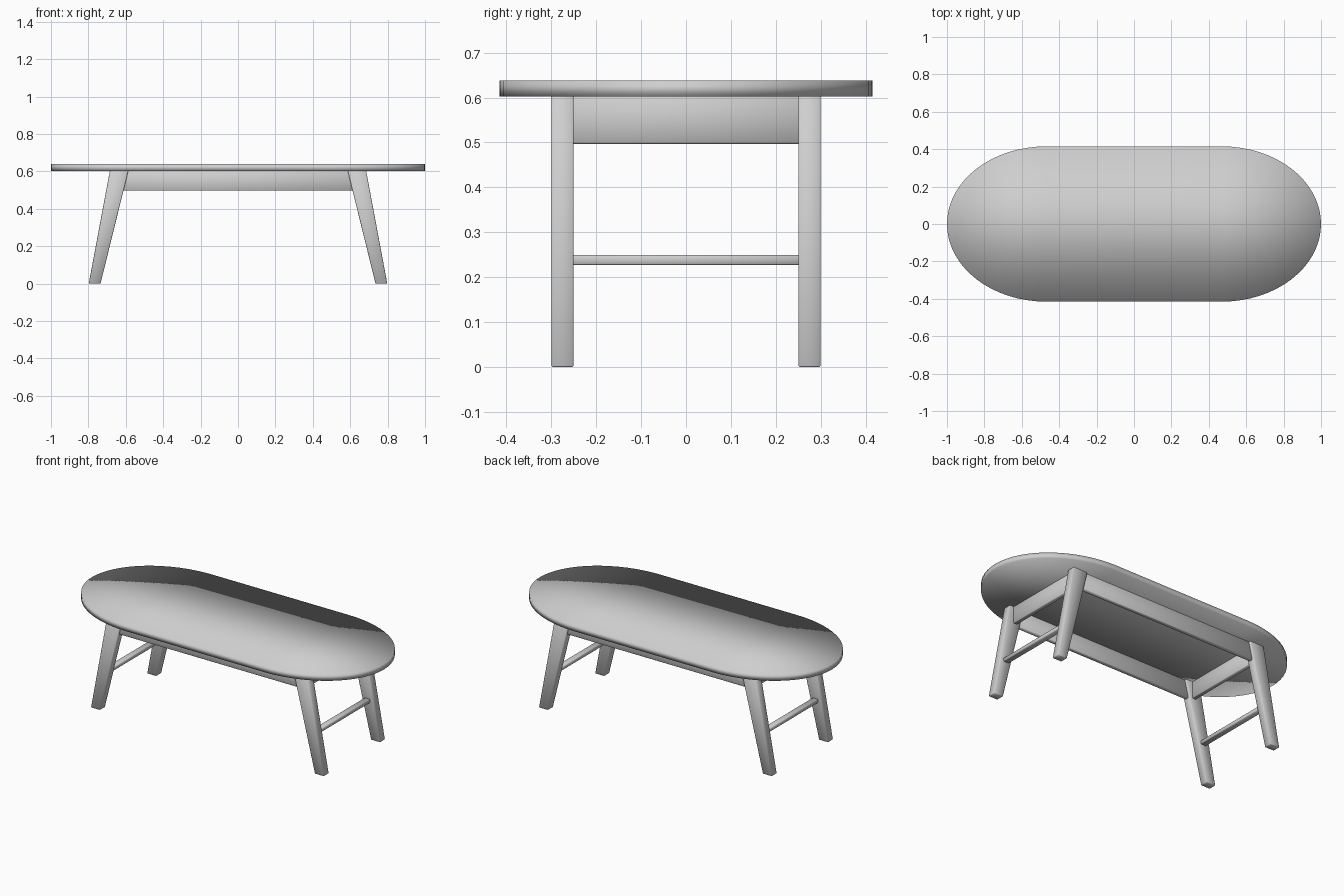
import bpy
import bmesh
from math import sin, cos, pi

cube = bpy.data.objects.get("Cube")
if cube:
    bpy.data.objects.remove(cube, do_unlink=True)

grey = bpy.data.materials.new("light_grey")
grey.use_nodes = True
colour = (0.62, 0.62, 0.62, 1)
grey.diffuse_color = colour
grey.node_tree.nodes["Principled BSDF"].inputs["Base Color"].default_value = colour


def finish(name, bm, bevel=0):
    """Turn a bmesh into a smooth shaded object with softened edges."""
    bmesh.ops.recalc_face_normals(bm, faces=bm.faces[:])
    if bevel:
        bmesh.ops.bevel(bm, geom=bm.edges[:], offset=bevel, segments=1, affect='EDGES')
    for face in bm.faces:
        face.smooth = True
    mesh = bpy.data.meshes.new(name)
    bm.to_mesh(mesh)
    bm.free()
    mesh.materials.append(grey)
    obj = bpy.data.objects.new(name, mesh)
    bpy.context.collection.objects.link(obj)
    return obj


def bar(name, bottom_x, top_x, y, z, bevel=0.003):
    """A beam whose x extent changes from its bottom to its top."""
    bm = bmesh.new()
    bmesh.ops.create_cube(bm, size=1)
    for v in bm.verts:
        span = top_x if v.co.z > 0 else bottom_x
        v.co = (span[v.co.x > 0], y[v.co.y > 0], z[v.co.z > 0])
    return finish(name, bm, bevel)


# Table top: half ellipses joined by straight sides, built in columns
TOP_Z, UNDER_Z = 0.638, 0.602
STRAIGHT, END, HALF_DEPTH, STEPS = 0.47, 0.53, 0.415, 16
right = [(STRAIGHT + END * cos(i * pi / 2 / STEPS),
          HALF_DEPTH * sin(i * pi / 2 / STEPS)) for i in range(1, STEPS + 1)]
columns = [(-x, y) for x, y in right] + right[::-1]
bm = bmesh.new()
pairs = [(bm.verts.new((x, -y, UNDER_Z)), bm.verts.new((x, y, UNDER_Z)))
         for x, y in columns]
for a, b in zip(pairs, pairs[1:]):
    bm.faces.new((a[0], b[0], b[1], a[1]))
for side, pair in ((-1, pairs[0]), (1, pairs[-1])):
    tip = bm.verts.new((side * (STRAIGHT + END), 0, UNDER_Z))
    bm.faces.new((tip, pair[0], pair[1]) if side < 0 else (pair[0], tip, pair[1]))
raised = bmesh.ops.extrude_face_region(bm, geom=bm.faces[:], use_keep_orig=True)["geom"]
for v in raised:
    if isinstance(v, bmesh.types.BMVert):
        v.co.z = TOP_Z
finish("table_top", bm)


def mirrored(span, side):
    return tuple(sorted(side * x for x in span))


# Four splayed, tapered legs
for sx, x_name in ((-1, "right"), (1, "left")):
    for sy, y_name in ((-1, "front"), (1, "back")):
        bar(f"{y_name}_{x_name}_leg", mirrored((0.735, 0.798), sx),
            mirrored((0.586, 0.685), sx), mirrored((0.25, 0.30), sy), (0, 0.604))

    # Side apron and stretcher between each pair of legs
    apron_x = mirrored((0.632, 0.658), sx)
    bar(f"{x_name}_apron", apron_x, apron_x, (-0.255, 0.255), (0.497, 0.604))
    stretcher_x = mirrored((0.692, 0.730), sx)
    bar(f"{x_name}_stretcher", stretcher_x, stretcher_x, (-0.255, 0.255), (0.227, 0.25))

# Long aprons, ends slanted to follow the legs
for sy, y_name in ((-1, "front"), (1, "back")):
    bar(f"{y_name}_apron", (-0.625, 0.625), (-0.6, 0.6),
        mirrored((0.262, 0.288), sy), (0.497, 0.604))
